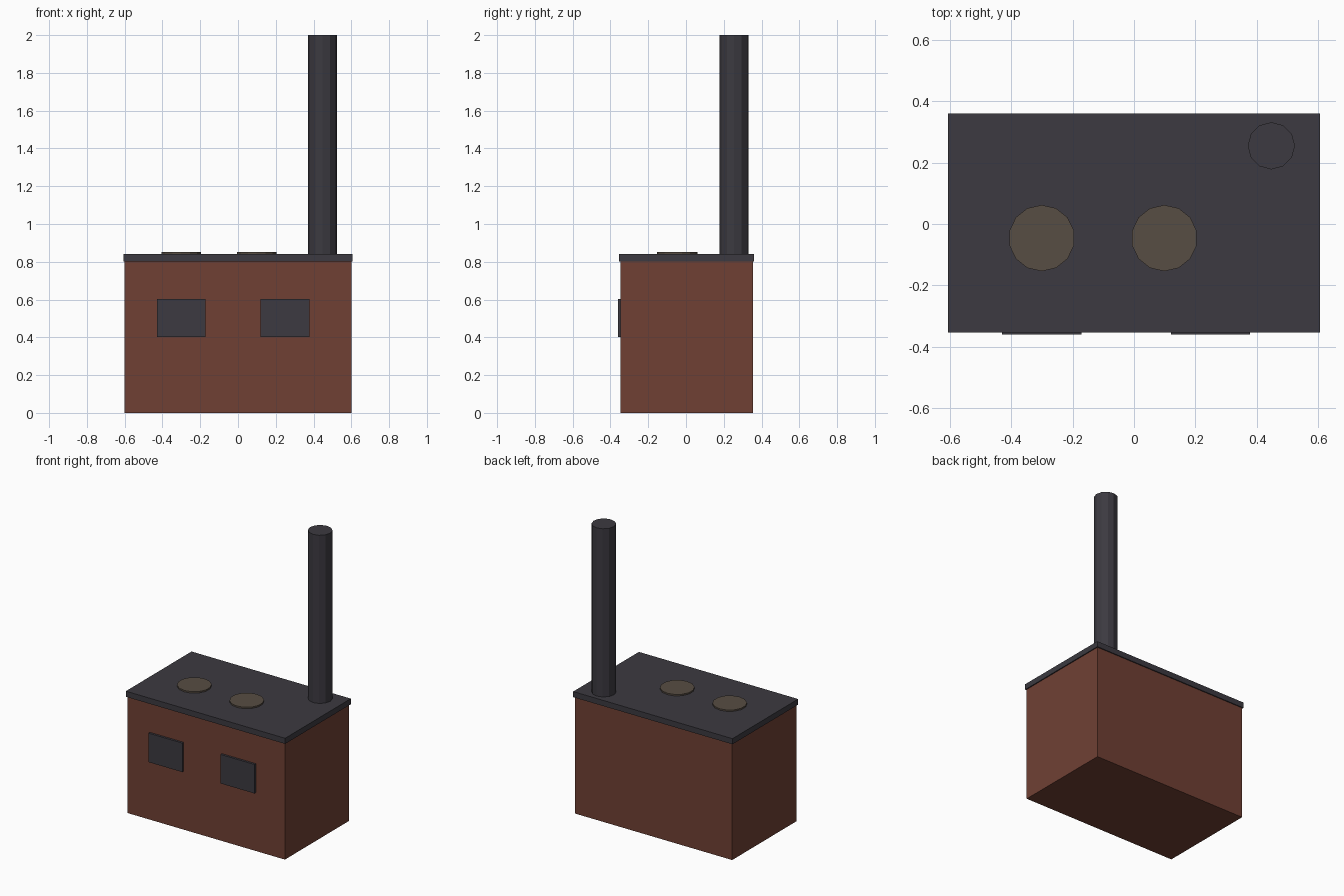
import bpy

if "Cube" in bpy.data.objects:
    bpy.data.objects.remove(bpy.data.objects["Cube"])


def material(name, rgb):
    m = bpy.data.materials.new(name)
    m.diffuse_color = (*rgb, 1.0)
    m.use_nodes = True
    m.node_tree.nodes["Principled BSDF"].inputs["Base Color"].default_value = m.diffuse_color
    return m


IRON = material("dark_iron", (0.045, 0.042, 0.052))
BRICK = material("red_brick", (0.162, 0.051, 0.034))
PLATE = material("warm_plate", (0.095, 0.074, 0.056))


def box(name, lo, hi, mat):
    centre = [(a + b) / 2 for a, b in zip(lo, hi)]
    bpy.ops.mesh.primitive_cube_add(size=1, location=centre)
    ob = bpy.context.object
    ob.name = name
    ob.scale = [b - a for a, b in zip(lo, hi)]
    bpy.ops.object.transform_apply(location=False, rotation=False, scale=True)
    ob.data.materials.append(mat)
    return ob


def disc(name, x, y, z0, z1, radius, sides, mat):
    bpy.ops.mesh.primitive_cylinder_add(vertices=sides, radius=radius, depth=z1 - z0,
                                        location=(x, y, (z0 + z1) / 2))
    ob = bpy.context.object
    ob.name = name
    ob.data.materials.append(mat)
    return ob


# Brick body and overhanging iron top
box("stove_body", (-0.6, -0.346, 0), (0.6, 0.354, 0.802), BRICK)
box("stove_top", (-0.607, -0.354, 0.802), (0.607, 0.361, 0.841), IRON)

# Firebox doors on the front
for side, x in (("left", -0.301), ("right", 0.249)):
    box("door_" + side, (x - 0.129, -0.361, 0.402), (x + 0.129, -0.34, 0.602), IRON)

# Cooking plates
for side, x in (("left", -0.301), ("right", 0.099)):
    disc("hotplate_" + side, x, -0.046, 0.835, 0.851, 0.108, 14, PLATE)

# Chimney pipe
disc("chimney_pipe", 0.448, 0.255, 0.835, 2.0, 0.077, 12, IRON)
